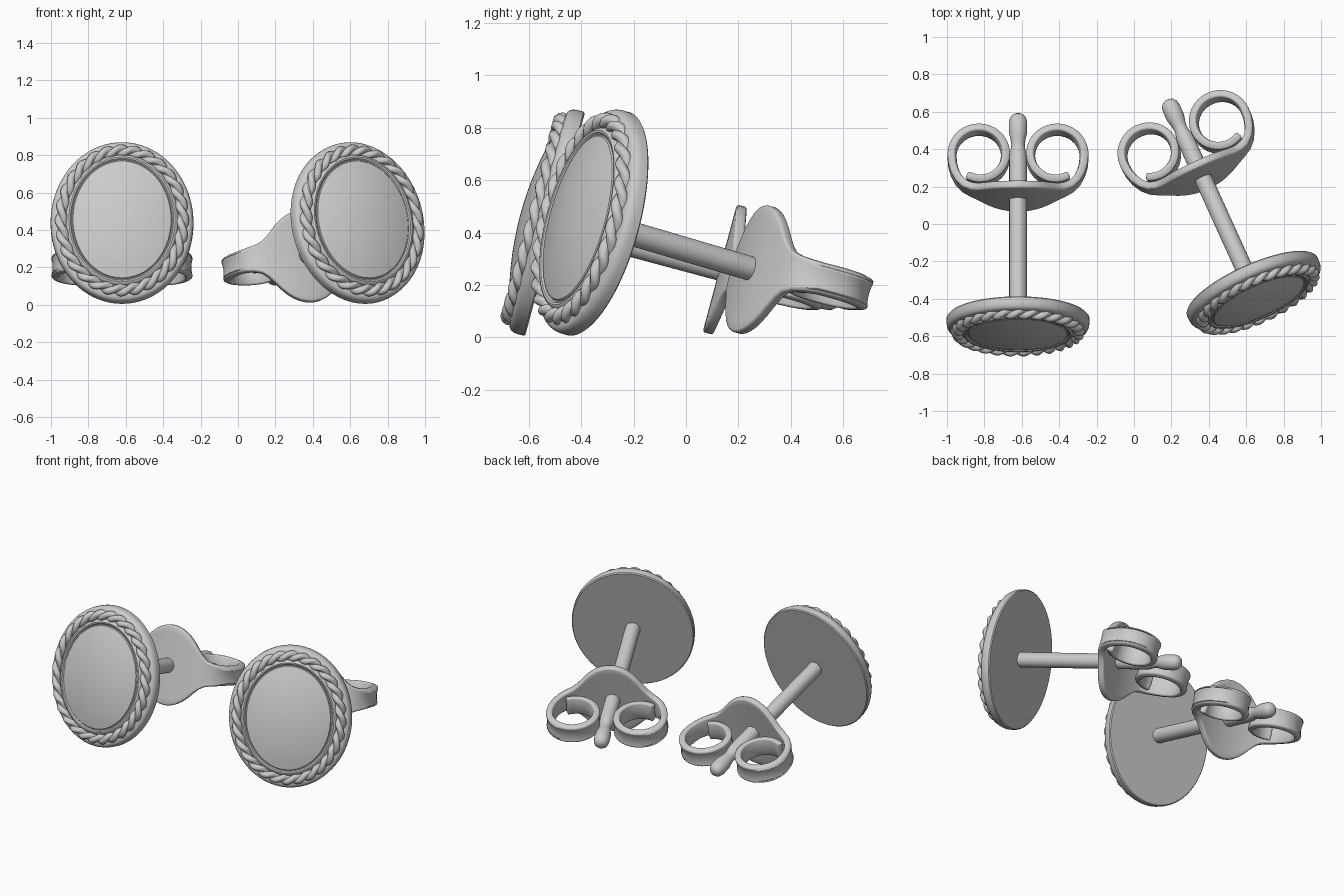
import bpy, bmesh
from math import sin, cos, pi, radians
from mathutils import Matrix, Vector

if "Cube" in bpy.data.objects:
    bpy.data.objects.remove(bpy.data.objects["Cube"])

A, B = 0.382, 0.443        # half width and half height of the oval face
TILT = radians(-15)


def grid_mesh(name, rings, mat, wrap_rings=False, wrap_points=True, caps=False, angle=35):
    """Skin a list of equal-length point rings into one smooth object."""
    bm = bmesh.new()
    vs = [[bm.verts.new(p) for p in r] for r in rings]
    n, m = len(vs), len(vs[0])
    for i in range(n if wrap_rings else n - 1):
        for j in range(m if wrap_points else m - 1):
            k, l = (i + 1) % n, (j + 1) % m
            bm.faces.new((vs[i][j], vs[k][j], vs[k][l], vs[i][l]))
    if caps:
        bm.faces.new(vs[0])
        bm.faces.new(vs[-1])
    bmesh.ops.recalc_face_normals(bm, faces=bm.faces)
    me = bpy.data.meshes.new(name)
    bm.to_mesh(me)
    bm.free()
    ob = bpy.data.objects.new(name, me)
    bpy.context.collection.objects.link(ob)
    ob.matrix_world = mat
    bpy.ops.object.select_all(action='DESELECT')
    ob.select_set(True)
    bpy.context.view_layer.objects.active = ob
    bpy.ops.object.shade_smooth_by_angle(angle=radians(angle))
    return ob


def oval(d, y, f=1, n=96):
    """Oval ring inset by d from the rim and scaled by f, at depth y."""
    return [((A - d) * f * cos(2 * pi * i / n), y, (B - d) * f * sin(2 * pi * i / n)) for i in range(n)]


def face_plate(name, mat):
    # flat back, rounded lip, channel for the rope, inner bead, domed centre
    prof = [(0.006, 0), (0, -0.006), (0, -0.03), (0.002, -0.045), (0.008, -0.058), (0.016, -0.065),
            (0.025, -0.068), (0.032, -0.07), (0.08, -0.076), (0.085, -0.089), (0.091, -0.096),
            (0.098, -0.099), (0.106, -0.097), (0.112, -0.09), (0.116, -0.09), (0.12, -0.096)]
    rings = [oval(d, y) for d, y in prof]
    for k in range(1, 11):
        f = 1 - k / 10.2
        rings.append(oval(0.12, -0.096 - 0.042 * (1 - f * f), f))
    grid_mesh(name, rings, mat, caps=True)


def rope_strand(name, mat, phase, turns=14, steps=280, sides=10):
    # one of two strands twisted round the oval channel
    rings = []
    for i in range(steps):
        t = 2 * pi * i / steps
        c = Vector(((A - 0.058) * cos(t), -0.077, (B - 0.058) * sin(t)))
        out = Vector((cos(t) / A, 0, sin(t) / B)).normalized()
        fwd = Vector((0, -1, 0))
        w = turns * t + phase
        c = c + out * 0.013 * cos(w) + fwd * 0.013 * sin(w)
        rings.append([c + out * 0.022 * cos(2 * pi * j / sides) + fwd * 0.022 * sin(2 * pi * j / sides)
                      for j in range(sides)])
    grid_mesh(name, rings, mat, wrap_rings=True, angle=60)


def post(name, mat):
    # rod with a notch and a rounded tip
    prof = [(-0.02, 0.047), (0.88, 0.047), (0.91, 0.044), (0.94, 0.037), (0.96, 0.036), (0.99, 0.041),
            (1.02, 0.048), (1.08, 0.049), (1.105, 0.043), (1.12, 0.031), (1.128, 0.015)]
    grid_mesh(name, [[(r * cos(2 * pi * j / 24), y, r * sin(2 * pi * j / 24)) for j in range(24)]
                     for y, r in prof], mat, caps=True)


def clutch(name, mat):
    # one bowed strip: wide round plate in the middle, curled scroll at each end
    widths = [0.252, 0.249, 0.241, 0.227, 0.206, 0.177, 0.141, 0.107, 0.083, 0.07, 0.064]
    half = [(x, 0.672 + 0.58 * x * x, 0) for x in [0.031 * k for k in range(1, 9)]]
    half += [(0.285, 0.725, 0.3), (0.317, 0.755, 0.6), (0.342, 0.798, 0.9), (0.356, 0.845, 1)]
    for k in range(31):
        a = radians(300 * k / 30)
        r = 0.153 - 0.018 * (k / 30) ** 2
        half.append((0.207 + r * cos(a), 0.892 + r * sin(a), 1))
    path = [(-x, y, g) for x, y, g in reversed(half)] + [(0, 0.672, 0)] + half
    mid = len(half)
    rows = []
    for i, (x, y, g) in enumerate(path):
        p, q = path[max(i - 1, 0)], path[min(i + 1, len(path) - 1)]
        nrm = Vector((-(q[1] - p[1]), q[0] - p[0], 0)).normalized()   # towards the curl centre
        hw = widths[abs(i - mid)] if abs(i - mid) < len(widths) else 0.06
        rows.append([Vector((x, y, v * hw)) + nrm * 0.01 * g * (1 - v * v)
                     for v in [-1 + j / 6 for j in range(13)]])
    ob = grid_mesh(name, rows, mat, wrap_points=False, angle=60)
    sol = ob.modifiers.new("thickness", 'SOLIDIFY')
    sol.thickness = 0.042
    sol.offset = 0
    bev = ob.modifiers.new("soft_edges", 'BEVEL')
    bev.width = 0.011
    bev.segments = 2
    bev.limit_method = 'ANGLE'
    bev.angle_limit = radians(50)


# the pair: second stud is turned about the vertical
for side, loc, turn in (("left", (-0.62, -0.50, 0.432), 0), ("right", (0.63, -0.33, 0.432), 24.4)):
    mat = (Matrix.Translation(loc) @ Matrix.Rotation(radians(turn), 4, 'Z')
           @ Matrix.Rotation(TILT, 4, 'X'))
    face_plate(side + "_face_plate", mat)
    rope_strand(side + "_rope_strand_a", mat, 0)
    rope_strand(side + "_rope_strand_b", mat, pi)
    post(side + "_post", mat)
    clutch(side + "_clutch", mat)
